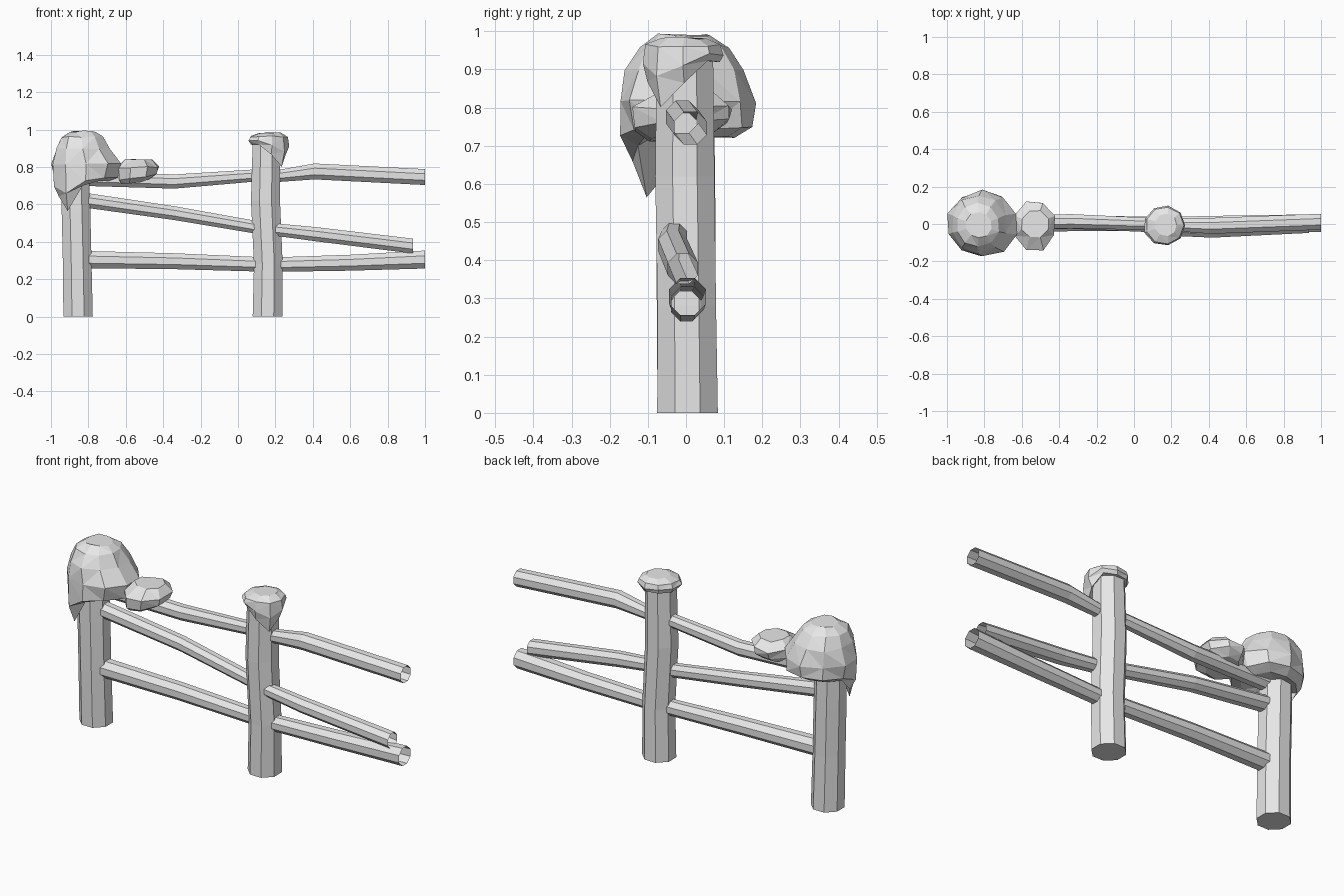
import bpy
import bmesh
from math import sin, cos, radians, pi
import random

random.seed(4)
grey = bpy.data.materials.new("light grey")
grey.diffuse_color = (0.8, 0.8, 0.8, 1)


def loft(name, rings, cap_start=True, cap_end=True, triangles=False):
    """Skin a list of equal-length point rings."""
    bm = bmesh.new()
    rows = [[bm.verts.new(p) for p in ring] for ring in rings]
    n = len(rows[0])
    for a, b in zip(rows, rows[1:]):
        for i in range(n):
            j = (i + 1) % n
            bm.faces.new((a[i], a[j], b[j], b[i]))
    if cap_start:
        bm.faces.new(rows[0][::-1])
    if cap_end:
        bm.faces.new(rows[-1])
    bmesh.ops.recalc_face_normals(bm, faces=bm.faces)
    if triangles:
        bmesh.ops.triangulate(bm, faces=[f for f in bm.faces if len(f.verts) == 4])
    mesh = bpy.data.meshes.new(name)
    bm.to_mesh(mesh)
    bm.free()
    mesh.materials.append(grey)
    obj = bpy.data.objects.new(name, mesh)
    bpy.context.collection.objects.link(obj)


def post(name, path):
    # path: (x, y, z, radius), octagon with a flat towards +x
    loft(name, [[(x + r * cos(pi / 8 + k * pi / 4), y + r * sin(pi / 8 + k * pi / 4), z)
                 for k in range(8)] for x, y, z, r in path])


def rail(name, path, open_end):
    # path: (x, y, z, radius), octagonal pole along x
    loft(name, [[(x, y + r * cos(pi / 8 + k * pi / 4), z + r * sin(pi / 8 + k * pi / 4))
                 for k in range(8)] for x, y, z, r in path], False, not open_end)


def snow(name, rings, offset, n, drip, jitter):
    # rings: (cx, cy, rx, ry, z, drop); drip: {vertex index: weight}
    out = []
    for cx, cy, rx, ry, z, drop in rings:
        ring = []
        for k in range(n):
            a = radians(offset) + 2 * pi * k / n
            s = 1 + random.uniform(-jitter, jitter)
            ring.append((cx + rx * s * cos(a), cy + ry * s * sin(a),
                         z - drop * drip.get(k, 0) + random.uniform(-jitter, jitter) * 0.12))
        out.append(ring)
    loft(name, out, triangles=True)


# Posts
post("left_post", [(-0.855, 0.004, 0, 0.085), (-0.86, 0, 0.3, 0.083),
                   (-0.866, 0, 0.56, 0.083), (-0.872, 0, 0.8, 0.08)])
post("middle_post", [(0.158, 0.004, 0, 0.086), (0.162, 0.002, 0.28, 0.083),
                     (0.147, -0.003, 0.62, 0.084), (0.153, -0.003, 0.95, 0.08)])

# Rails on the left bay
rail("left_top_rail", [(-0.84, 0.0, 0.738, 0.042), (-0.34, 0.015, 0.722, 0.041),
                       (0.1, 0.0, 0.755, 0.035)], False)
rail("left_middle_rail", [(-0.83, 0.0, 0.624, 0.043), (-0.34, 0.012, 0.553, 0.04),
                          (0.1, -0.01, 0.477, 0.037)], False)
rail("left_bottom_rail", [(-0.83, 0.0, 0.305, 0.05), (-0.34, 0.004, 0.296, 0.046),
                          (0.1, 0.0, 0.28, 0.042)], False)

# Rails on the right bay, open at the far end
rail("right_top_rail", [(0.2, -0.005, 0.75, 0.034), (0.41, -0.01, 0.776, 0.046),
                        (1.0, 0.012, 0.746, 0.046)], True)
rail("right_middle_rail", [(0.2, -0.03, 0.465, 0.036), (0.42, -0.035, 0.44, 0.041),
                           (0.935, -0.008, 0.377, 0.043)], True)
rail("right_bottom_rail", [(0.2, 0.0, 0.278, 0.042), (0.6, 0.004, 0.288, 0.046),
                           (1.0, 0.004, 0.305, 0.052)], True)

# Large snow mound on the left post, with a drip at the front left
snow("large_snow_mound", [
    (-0.83, -0.005, 0.07, 0.07, 0.99, 0), (-0.835, -0.005, 0.115, 0.115, 0.96, 0),
    (-0.83, 0.0, 0.15, 0.155, 0.90, 0), (-0.812, 0.0, 0.192, 0.178, 0.815, 0),
    (-0.815, 0.0, 0.178, 0.175, 0.745, 0.09), (-0.83, 0.0, 0.14, 0.13, 0.725, 0.165),
    (-0.85, 0.0, 0.07, 0.07, 0.735, 0)],
    18, 10, {6: 1, 5: 0.5, 7: 0.15}, 0.04)

# Small snow lump on the top rail
snow("small_snow_mound", [
    (-0.53, 0.0, 0.075, 0.075, 0.838, 0), (-0.53, -0.01, 0.115, 0.135, 0.80, 0),
    (-0.535, -0.01, 0.105, 0.13, 0.765, 0.03), (-0.55, -0.01, 0.08, 0.09, 0.735, 0.025)],
    22.5, 8, {4: 1, 5: 1, 6: 0.6}, 0.05)

# Snow cap on the middle post, dripping towards the front right
snow("snow_cap", [
    (0.17, -0.005, 0.06, 0.06, 0.982, 0), (0.163, -0.008, 0.102, 0.1, 0.963, 0),
    (0.163, -0.008, 0.112, 0.108, 0.94, 0.06), (0.16, -0.005, 0.096, 0.095, 0.922, 0.12),
    (0.155, 0.0, 0.06, 0.06, 0.92, 0)],
    0, 9, {8: 1, 7: 0.45, 0: 0.5}, 0.03)
